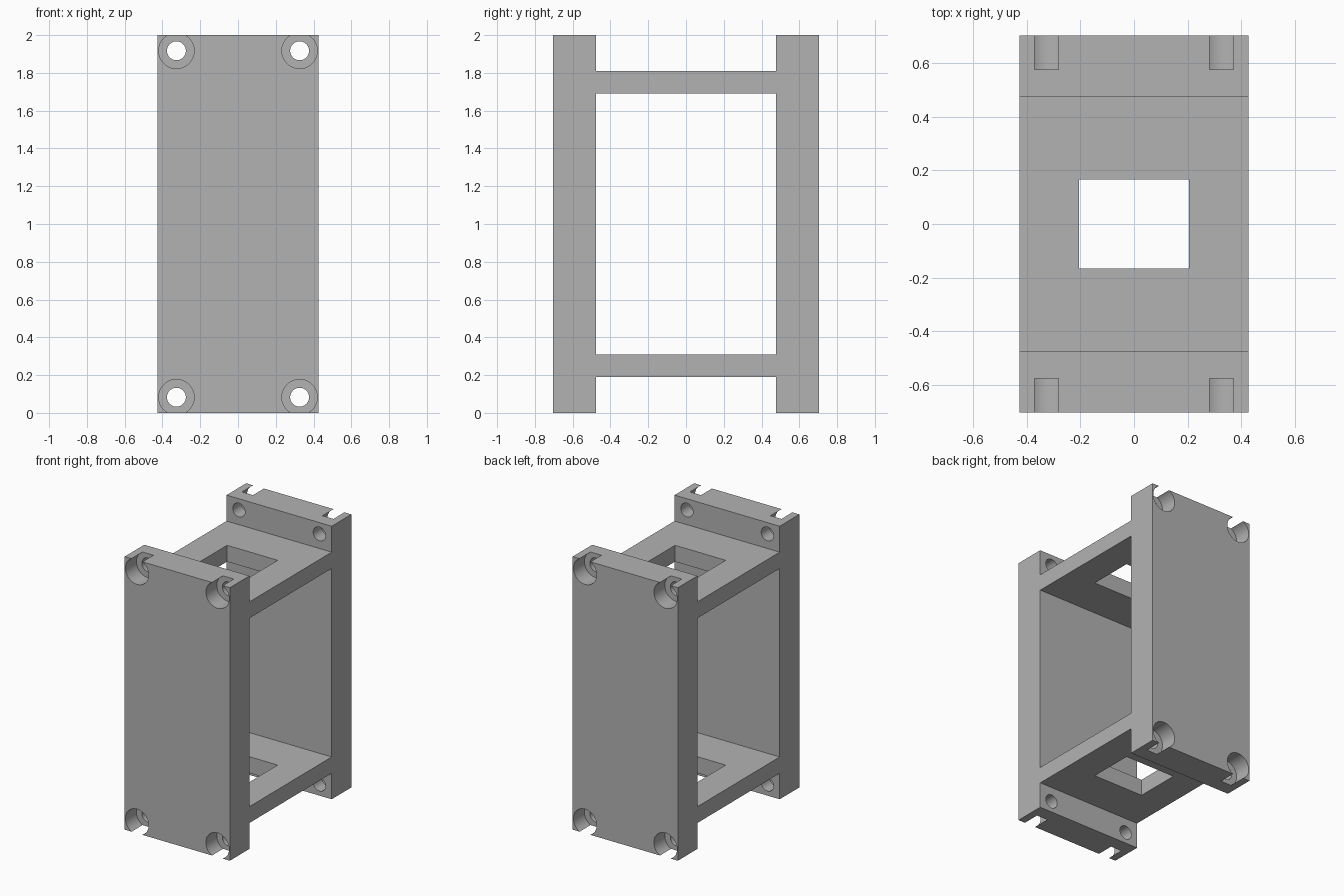
import bpy
import math

cube = bpy.data.objects.get("Cube")
if cube:
    bpy.data.objects.remove(cube, do_unlink=True)

HALF_W, HALF_D, HEIGHT = 0.426, 0.703, 2.0
PLATE = 0.227                      # end plate thickness
SHELF_LOW, SHELF_HIGH = 0.19, 0.31
HOLE_X, HOLE_Z = 0.326, 0.083
BORE_DEPTH = 0.127

grey = bpy.data.materials.new("plain grey")
grey.use_nodes = True
colour = (0.45, 0.45, 0.45, 1)
grey.diffuse_color = colour
grey.node_tree.nodes["Principled BSDF"].inputs["Base Color"].default_value = colour


def box(name, low, high):
    bpy.ops.mesh.primitive_cube_add(size=1, location=[(a + b) / 2 for a, b in zip(low, high)])
    obj = bpy.context.object
    obj.name = name
    obj.scale = [b - a for a, b in zip(low, high)]
    bpy.ops.object.transform_apply(location=True, rotation=True, scale=True)
    return obj


def rod(name, radius, x, z, y0, y1):
    bpy.ops.mesh.primitive_cylinder_add(vertices=64, radius=radius, depth=abs(y1 - y0),
                                        location=(x, (y0 + y1) / 2, z),
                                        rotation=(math.pi / 2, 0, 0))
    obj = bpy.context.object
    obj.name = name
    bpy.ops.object.transform_apply(location=True, rotation=True, scale=True)
    return obj


def cut(target, cutter):
    cutter.hide_render = True
    mod = target.modifiers.new("cut", "BOOLEAN")
    mod.operation = "DIFFERENCE"
    mod.solver = "EXACT"
    mod.object = cutter
    bpy.context.view_layer.objects.active = target
    bpy.ops.object.modifier_apply(modifier=mod.name)
    bpy.data.objects.remove(cutter, do_unlink=True)


# Solid block, carved into two end plates joined by two shelves
frame = box("bracket_frame", (-HALF_W, -HALF_D, 0), (HALF_W, HALF_D, HEIGHT))
inner = HALF_D - PLATE
for low, high in ((-1, SHELF_LOW), (SHELF_HIGH, HEIGHT - SHELF_HIGH),
                  (HEIGHT - SHELF_LOW, HEIGHT + 1)):
    cut(frame, box("gap_cutter", (-1, -inner, low), (1, inner, high)))

# Rectangular window through both shelves
cut(frame, box("window_cutter", (-0.205, -0.166, -1), (0.205, 0.166, 3)))

# Counterbored bolt holes in the plate corners
for x in (-HOLE_X, HOLE_X):
    for z in (HOLE_Z, HEIGHT - HOLE_Z):
        cut(frame, rod("bolt_cutter", 0.05, x, z, -1, 1))
        for side in (-1, 1):
            cut(frame, rod("bore_cutter", 0.094, x, z,
                           side * (HALF_D - BORE_DEPTH), side))

frame.data.materials.clear()
frame.data.materials.append(grey)
bpy.ops.object.select_all(action="DESELECT")
frame.select_set(True)
bpy.context.view_layer.objects.active = frame
bpy.ops.object.shade_smooth_by_angle(angle=math.radians(30))
